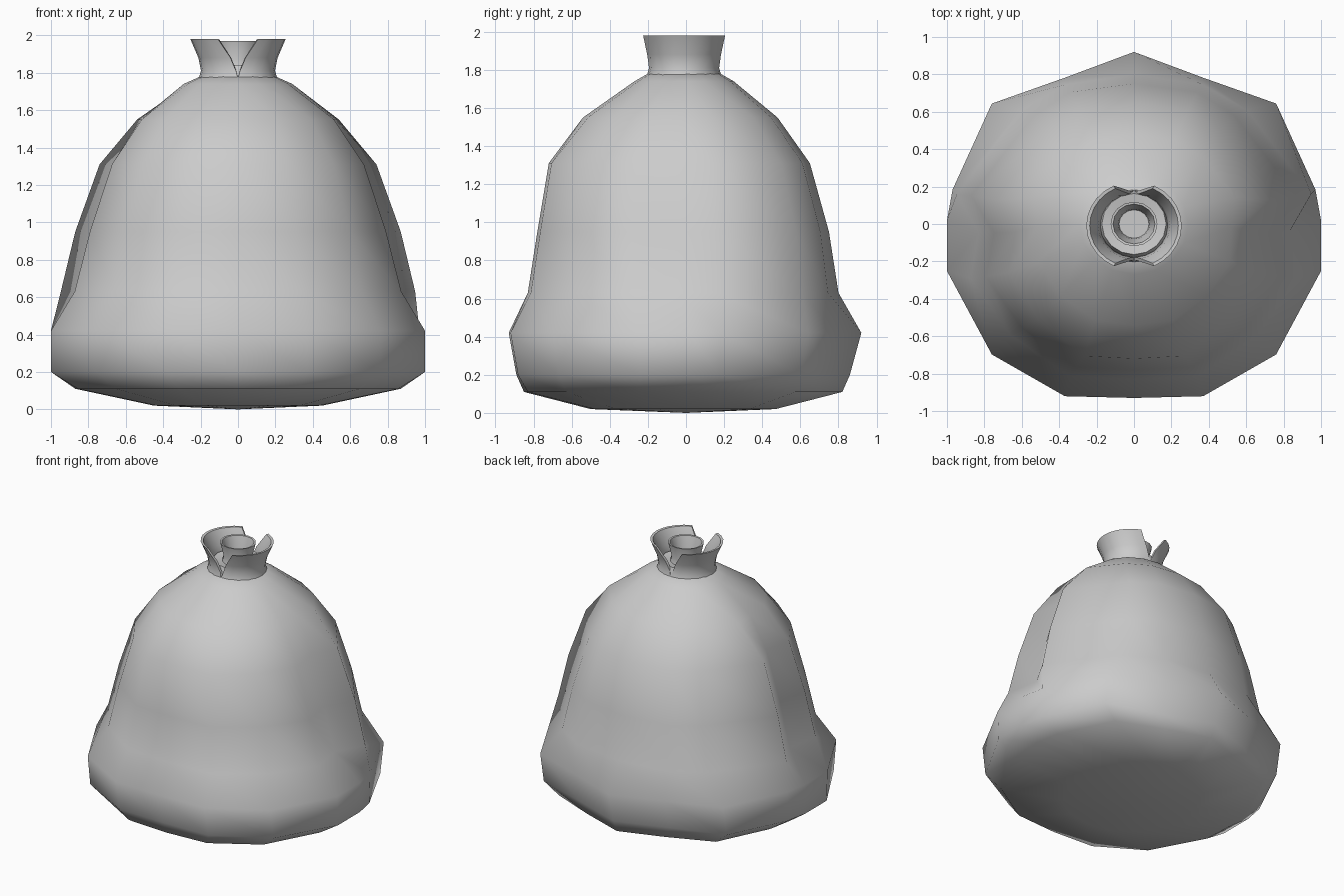
import bpy, bmesh, math

cube = bpy.data.objects.get("Cube")
if cube:
    bpy.data.objects.remove(cube, do_unlink=True)

cloth = bpy.data.materials.new("grey_cloth")
cloth.use_nodes = True
GREY = (0.6, 0.6, 0.6, 1)
cloth.diffuse_color = GREY
cloth.node_tree.nodes["Principled BSDF"].inputs["Base Color"].default_value = GREY


def finish(name, bm, angle=180):
    bmesh.ops.recalc_face_normals(bm, faces=bm.faces)
    mesh = bpy.data.meshes.new(name)
    bm.to_mesh(mesh)
    bm.free()
    ob = bpy.data.objects.new(name, mesh)
    bpy.context.collection.objects.link(ob)
    mesh.materials.append(cloth)
    bpy.ops.object.select_all(action='DESELECT')
    ob.select_set(True)
    bpy.context.view_layer.objects.active = ob
    bpy.ops.object.shade_smooth_by_angle(angle=math.radians(angle))
    return ob


def loft(bm, rings, closed=True):
    """Bridge rows of points with quads."""
    rows = [[bm.verts.new(p) for p in ring] for ring in rings]
    n = len(rows[0])
    for a, b in zip(rows, rows[1:]):
        for i in range(n if closed else n - 1):
            j = (i + 1) % n
            bm.faces.new((a[i], a[j], b[j], b[i]))
    return rows


# Half outlines from back to front: bulging base, folded middle, gathered top
BASE = [(0, 1), (.37, .85), (.76, .7), (.97, .2), (1, .02), (1, -.27),
        (.76, -.75), (.37, -.99), (0, -1)]
FOLD = [(0, 1), (.39, .94), (.62, .77), (1, .2), (.86, -.06), (.91, -.36),
        (.69, -.71), (.36, -.98), (0, -1)]
ROUND = [(math.sin(i * math.pi / 8), math.cos(i * math.pi / 8)) for i in range(9)]

# Height, half width, back depth, front depth, share of fold, share of round
LEVELS = [(.02, .45, .47, .5, 0, .5), (.11, .87, .82, .85, 0, .2),
          (.2, 1, .86, .89, 0, 0), (.42, 1, .92, .93, 0, 0),
          (.63, .95, .8, .83, .9, 0), (.95, .87, .75, .78, 1, 0),
          (1.31, .74, .65, .72, 1, 0), (1.55, .56, .48, .54, .5, .5),
          (1.74, .29, .25, .27, 0, 1), (1.78, .2, .18, .2, 0, 1)]


def sack_ring(z, w, back, front, fold, gather):
    half = []
    for b, f, r in zip(BASE, FOLD, ROUND):
        x, y = (b[k] * (1 - fold - gather) + f[k] * fold + r[k] * gather for k in (0, 1))
        half.append((x * w, y * (back if y > 0 else front), z))
    return half + [(-x, y, h) for x, y, h in half[-2:0:-1]]


# Sack body with a shallow pointed bottom
bm = bmesh.new()
rows = loft(bm, [sack_ring(*level) for level in LEVELS])
tip = bm.verts.new((0, 0, 0))
for i, v in enumerate(rows[0]):
    bm.faces.new((v, tip, rows[0][(i + 1) % len(rows[0])]))
bm.faces.new(rows[-1])
finish("sack_body", bm)


# Gathered mouth: curled flaps, split at the front and back
def flap(name, side, profile, steps=10):
    bm = bmesh.new()
    rings = []
    for r, z, span in profile:
        angles = [math.radians(span) * (2 * i / steps - 1) for i in range(steps + 1)]
        rings.append([(side * r * math.cos(a), r * .93 * math.sin(a) - .01, z)
                      for a in angles])
    rows = loft(bm, rings, closed=False)
    # Close the split edges
    for end in (0, -1):
        bm.faces.new([row[end] for row in rows])
    finish(name, bm, 50)


OUTER = [(.21, 1.77, 90), (.198, 1.81, 87), (.212, 1.88, 79), (.255, 1.98, 65),
         (.237, 1.978, 65), (.192, 1.88, 79), (.18, 1.81, 87), (.185, 1.77, 90)]
for side, label in ((1, "left"), (-1, "right")):
    flap("outer_flap_" + label, side, OUTER)

# Tucked cloth between the flaps, rising to an inner cup
bm = bmesh.new()
tuck = [(.19, 1.78), (.172, 1.84), (.11, 1.83), (.1, 1.87), (.125, 1.97),
        (.112, 1.968), (.085, 1.87), (.08, 1.83)]
rows = loft(bm, [[(r * math.cos(a * math.pi / 8), r * .95 * math.sin(a * math.pi / 8), z)
                  for a in range(16)] for r, z in tuck])
bm.faces.new(rows[-1])
finish("tucked_cloth", bm, 60)
